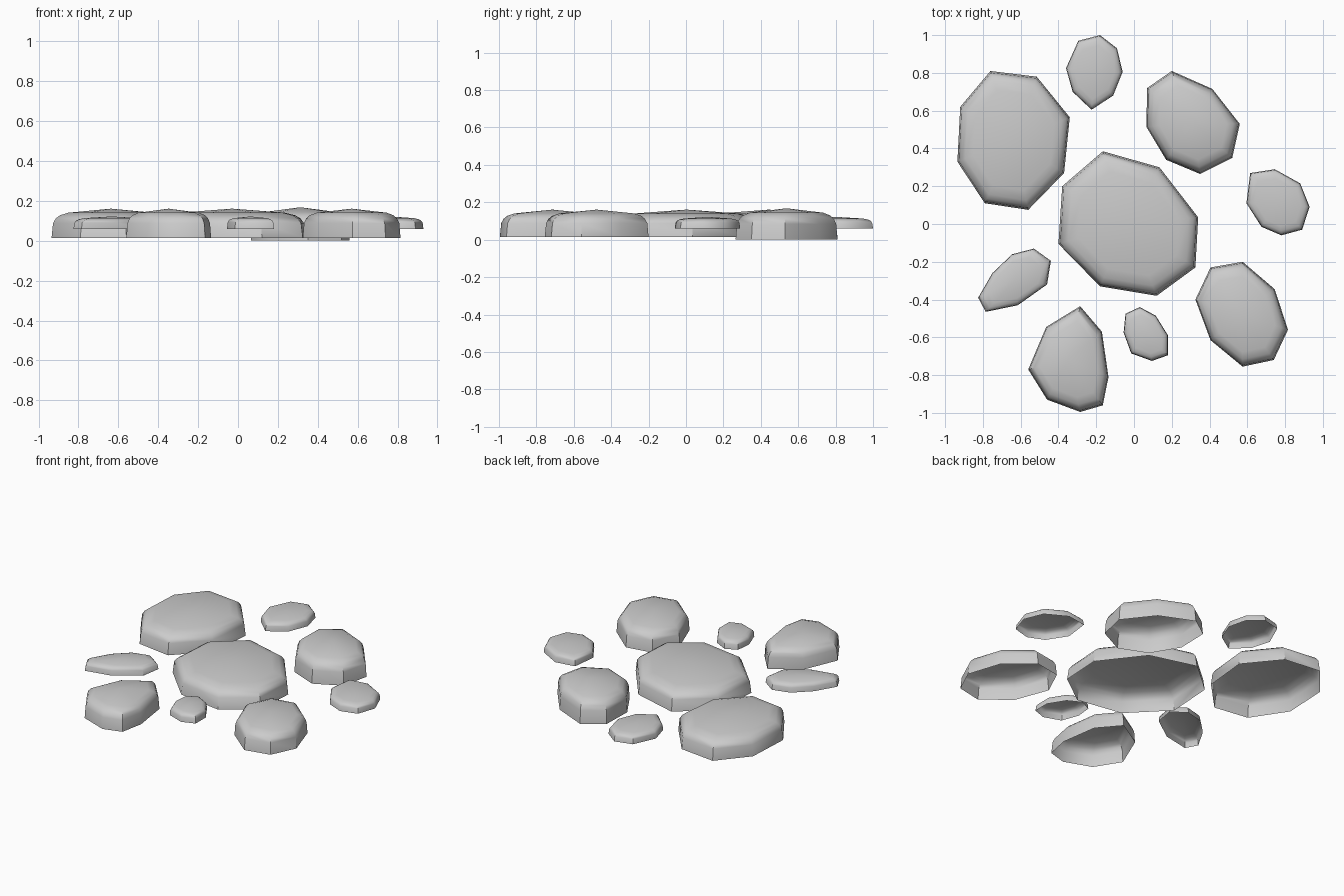
import bpy, bmesh
from mathutils import Vector

if "Cube" in bpy.data.objects:
    bpy.data.objects.remove(bpy.data.objects["Cube"])

# Dome section: (outline scale, fraction of height)
SECTION = [(1.0, 0.0), (0.975, 0.5), (0.93, 0.66), (0.86, 0.77), (0.72, 0.86)]


def stone(name, outline, base, height):
    """Low open-bottomed dome over an eight-sided outline (hundredths of a unit)."""
    pts = [Vector((x / 100, y / 100, 0)) for x, y in outline]
    lo = Vector((min(p.x for p in pts), min(p.y for p in pts), 0))
    hi = Vector((max(p.x for p in pts), max(p.y for p in pts), 0))
    mid = (lo + hi) / 2
    bm = bmesh.new()
    rings = []
    for s, f in SECTION:
        rings.append([bm.verts.new(mid + (p - mid) * s + Vector((0, 0, base + f * height)))
                      for p in pts])
    n = len(pts)
    for a, b in zip(rings, rings[1:]):
        for i in range(n):
            j = (i + 1) % n
            bm.faces.new((a[i], a[j], b[j], b[i]))
    peak = bm.verts.new(mid + Vector((0, 0, base + height)))
    for i in range(n):
        bm.faces.new((rings[-1][i], rings[-1][(i + 1) % n], peak))
    bmesh.ops.recalc_face_normals(bm, faces=bm.faces)
    if sum(f.normal.z for f in bm.faces) < 0:
        bmesh.ops.reverse_faces(bm, faces=bm.faces)
    me = bpy.data.meshes.new(name)
    bm.to_mesh(me)
    bm.free()
    ob = bpy.data.objects.new(name, me)
    bpy.context.collection.objects.link(ob)
    bpy.ops.object.select_all(action='DESELECT')
    ob.select_set(True)
    bpy.context.view_layer.objects.active = ob
    bpy.ops.object.shade_smooth_by_angle(angle=0.7)


# Large stones
stone("centre_stone", [(-16.5, 38.5), (13.5, 30), (34, 3.5), (32.5, -23), (12, -38),
                       (-18, -33), (-40, -10.5), (-38, 20)], 0.015, 0.146)
stone("back_left_stone", [(-76, 81), (-51.5, 78), (-34, 56.5), (-37, 27), (-56, 7.5),
                          (-79, 11), (-93.5, 33), (-92, 62)], 0.015, 0.146)
stone("back_right_stone", [(20, 81), (41.5, 71.5), (56, 53), (52, 35), (35, 26.5),
                           (17, 34), (6.5, 51.5), (7, 72)], 0.0, 0.168)
stone("front_right_stone", [(57.5, -20), (74.5, -34.5), (81.5, -56), (74, -72), (57.5, -75.5),
                            (40.5, -61.5), (32.5, -40), (40.5, -23)], 0.015, 0.146)
stone("front_left_stone", [(-28.5, -43.5), (-17, -57), (-13.5, -81), (-16.5, -96), (-28.5, -99.5),
                           (-46, -93), (-56, -77), (-46.5, -54.5)], 0.015, 0.146)

# Small, flatter stones between them
stone("small_back_stone", [(-18, 100), (-9, 93), (-6, 80.5), (-11, 68), (-22.5, 60.5),
                           (-32.5, 70), (-36, 82.5), (-29.5, 97)], 0.06, 0.062)
stone("small_right_stone", [(74.5, 29), (88, 21.5), (93, 9), (89, -3), (78, -6),
                            (67.5, -1.5), (59.5, 11), (61.5, 27)], 0.06, 0.062)
stone("small_left_stone", [(-53, -13), (-44, -19.5), (-46, -32), (-61.5, -43), (-78.5, -46.5),
                           (-82.5, -39), (-75, -26), (-64.5, -16)], 0.06, 0.062)
stone("small_front_stone", [(3, -44), (11.5, -48.5), (18, -59), (18, -69.5), (9.5, -72.5),
                            (-1.5, -68.5), (-5.5, -57.5), (-4.5, -47.5)], 0.06, 0.062)
